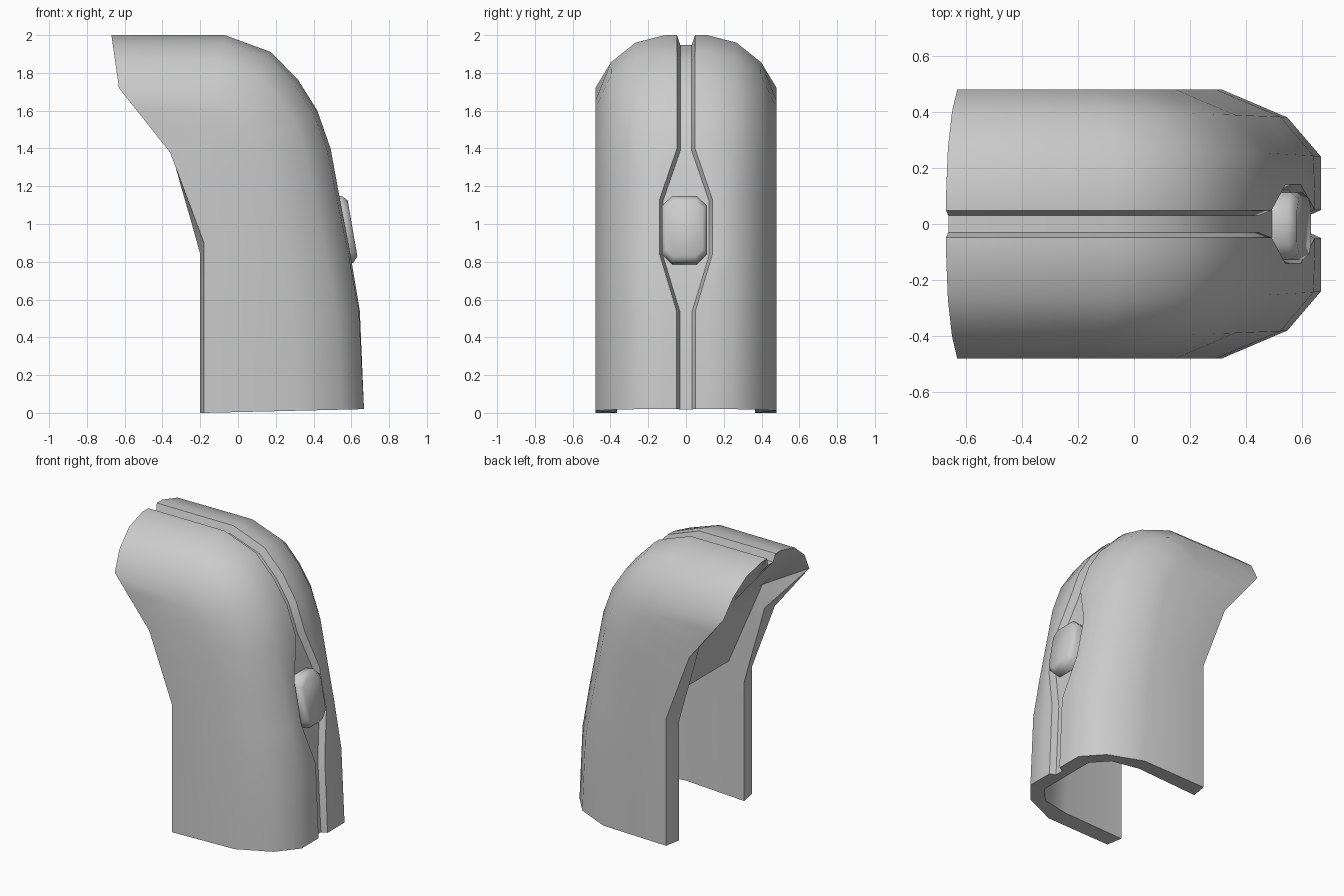
import bpy, bmesh, math
from mathutils import Vector

cube = bpy.data.objects.get("Cube")
if cube:
    bpy.data.objects.remove(cube)

grey = bpy.data.materials.new("light_grey")
grey.use_nodes = True
grey.diffuse_color = (0.6, 0.6, 0.6, 1)
grey.node_tree.nodes["Principled BSDF"].inputs["Base Color"].default_value = (0.6, 0.6, 0.6, 1)


def finish(name, bm, angle):
    bmesh.ops.remove_doubles(bm, verts=bm.verts, dist=0.0005)
    bmesh.ops.recalc_face_normals(bm, faces=bm.faces)
    mesh = bpy.data.meshes.new(name)
    bm.to_mesh(mesh)
    bm.free()
    mesh.materials.append(grey)
    ob = bpy.data.objects.new(name, mesh)
    bpy.context.collection.objects.link(ob)
    bpy.ops.object.select_all(action='DESELECT')
    ob.select_set(True)
    bpy.context.view_layer.objects.active = ob
    bpy.ops.object.shade_smooth_by_angle(angle=math.radians(angle))
    return ob


def mix(a, b, t):
    return a + (b - a) * t


def path(*points):
    return [Vector(p) for p in points]


# Side profile of the shell: front ridge, rear edges and cavity, as (x, z)
ridge = path((0.667, 0.02), (0.645, 0.54), (0.595, 0.84), (0.54, 1.13), (0.49, 1.4),
             (0.42, 1.6), (0.32, 1.76), (0.175, 1.91), (-0.07, 2.0), (-0.67, 2.0))
rear_out = path((-0.18, 0), (-0.18, 0.46), (-0.18, 0.68), (-0.18, 0.9),
                (-0.24, 1.06), (-0.3, 1.22), (-0.36, 1.38))
rear_in = path((-0.2, 0), (-0.2, 0.45), (-0.2, 0.64), (-0.2, 0.84),
               (-0.25, 1.02), (-0.305, 1.21), (-0.36, 1.41))
cavity = path((0.565, 0.02), (0.54, 0.54), (0.46, 1.08), (-0.075, 0.955),
              (-0.163, 1.16), (-0.252, 1.365), (-0.34, 1.57))
groove = [0.05, 0.05, 0.14, 0.14] + [0.048] * 6
last = len(ridge) - 1


def inward(i):
    if i == 0:
        return Vector((-1, -0.024))
    if i == last:
        return Vector((0.14, -0.99))
    a = (ridge[i] - ridge[i - 1]).normalized()
    b = (ridge[i + 1] - ridge[i]).normalized()
    t = (a + b).normalized()
    return Vector((-t.y, t.x))


def point(p, y):
    return Vector((p.x, y, p.y))


# Outer cross-section at one station, from groove floor to side wall
def outer_row(i):
    t, g, n = i / last, groove[i], inward(i)
    depth = mix(0.04, 0.056, t)
    side = 0.283 if i == last else 0.355
    section = [(depth, 0), (depth, g - 0.018), (0, g), (0, max(0.11, g + 0.02)),
               (0.045 * t, mix(0.24, 0.27, t)), (mix(0.12, 0.15, t), mix(0.38, 0.4, t)),
               (side, 0.48)]
    return [point(ridge[i] + n * d, y) for d, y in section]


# Inner cross-section: a rounded channel below, a flat inset panel above
def inner_row(i):
    curve = 1 if i <= 2 else 0
    slope = Vector((1, 0.23)) if i == 2 else Vector((1, 0))
    section = [(0, 0), (0, 0.03), (0, 0.05), (0, 0.12), (0, 0.22), (0.1, 0.33), (0.3, 0.37)]
    return [point(cavity[i] - slope * d * curve, y) for d, y in section]


tip = outer_row(last)
rows = []
for i in range(last + 1):
    if i <= 6:
        edges = [point(rear_out[i], 0.48), point(rear_in[i], 0.365)]
        inner = inner_row(i)
    else:
        # Underside of the overhanging head closes onto the tip outline
        k = (i - 6) / 3
        edges = [mix(point(rear_out[6], 0.48), tip[-1], k),
                 mix(point(rear_in[6], 0.365), tip[-1], k)]
        inner = [mix(a, b, k) for a, b in zip(inner_row(6), tip)]
    rows.append(outer_row(i) + edges + inner[::-1])

# Shell with grooved ridge, both halves
bm = bmesh.new()
for side in (1, -1):
    grid = [[bm.verts.new((p.x, p.y * side, p.z)) for p in r] for r in rows]
    count = len(grid[0])
    for a, b in zip(grid, grid[1:]):
        for j in range(count - 1):
            bm.faces.new((a[j], a[j + 1], b[j + 1], b[j]))
    base = grid[0]
    for j in range(count // 2 - 1):
        bm.faces.new((base[j], base[j + 1], base[count - 2 - j], base[count - 1 - j]))
# Keep the rear opening, inset panel and head underside crisp
finish("grooved_shell", bm, 40)

# Raised octagonal button in the widened groove
bm = bmesh.new()
up = Vector((-0.17, 0, 0.985))
out = Vector((0.985, 0, 0.17))
across = Vector((0, 1, 0))
centre = Vector((0.57, -0.008, 0.97))
rings = []
for height, w, h, cut in ((-0.06, 0.12, 0.18, 0.055), (0.01, 0.12, 0.18, 0.055),
                          (0.037, 0.098, 0.15, 0.04)):
    outline = [(w, h - cut), (w - cut, h), (cut - w, h), (-w, h - cut),
               (-w, cut - h), (cut - w, -h), (w - cut, -h), (w, cut - h)]
    rings.append([bm.verts.new(centre + out * height + across * y + up * z)
                  for y, z in outline])
for a, b in zip(rings, rings[1:]):
    for j in range(8):
        k = (j + 1) % 8
        bm.faces.new((a[j], a[k], b[k], b[j]))
bm.faces.new(rings[0])
bm.faces.new(rings[-1])
finish("button", bm, 50)
